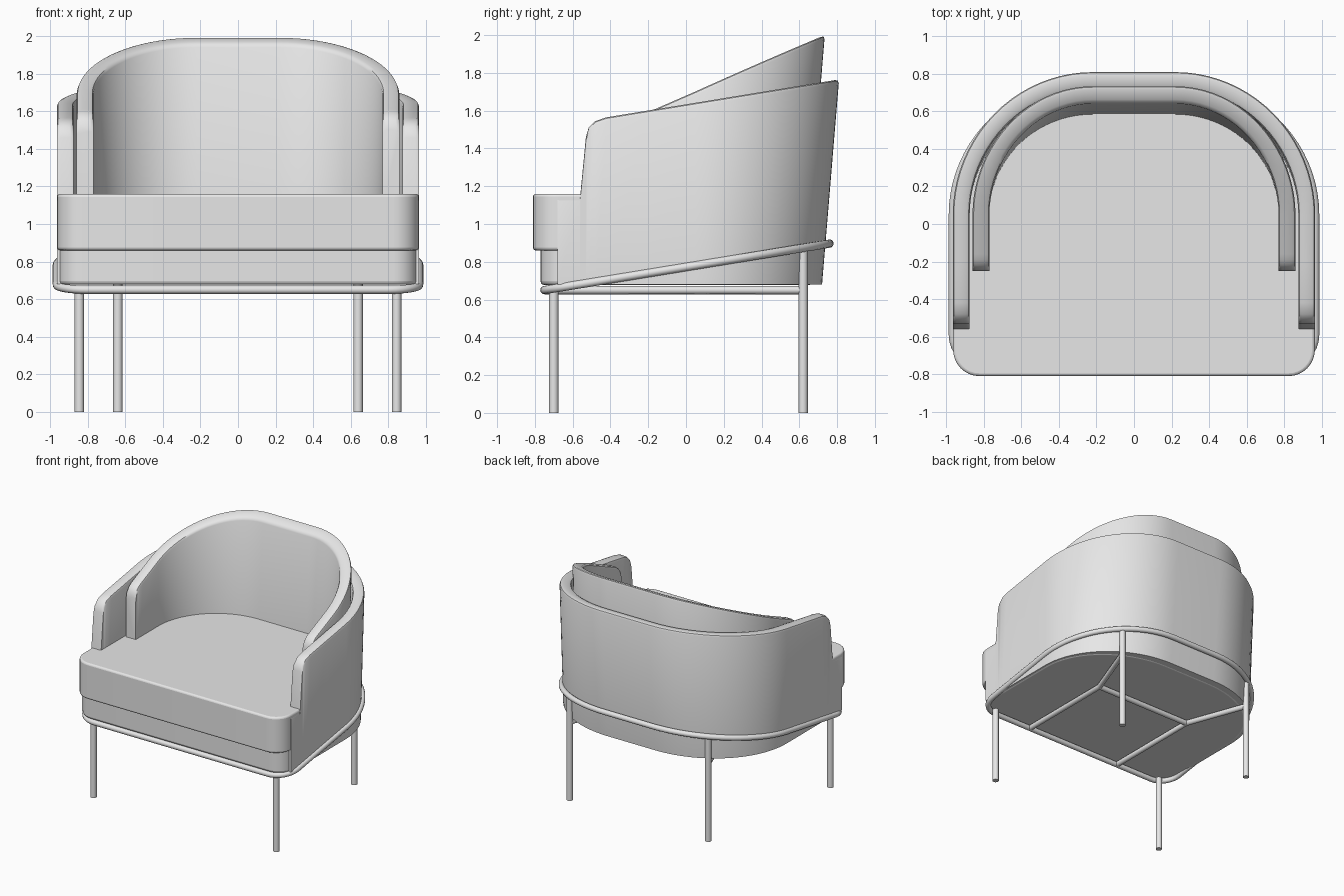
import bpy, bmesh, math

if "Cube" in bpy.data.objects:
    bpy.data.objects.remove(bpy.data.objects["Cube"])

grey = bpy.data.materials.new("light_grey")
grey.use_nodes = True
COLOUR = (0.8, 0.8, 0.8, 1)
grey.diffuse_color = COLOUR
grey.node_tree.nodes["Principled BSDF"].inputs["Base Color"].default_value = COLOUR

CX, CY = 0.22, 0.05   # centre of the rounded back corners
LEAN = 0.083          # backward lean per unit of height


def mirrored(half):
    return half + [(-x, y) for x, y in reversed(half)]


def back_arc(rx, ry, n=20):
    return [(CX + rx * math.cos(a), CY + ry * math.sin(a))
            for a in (math.pi / 2 * i / n for i in range(n + 1))]


def horseshoe(rx, ry, ys):
    return mirrored([(CX + rx, y) for y in ys] + back_arc(rx, ry))


def d_plan(rx, ry, front, r, n=8):
    corner = [(CX + rx - r + r * math.sin(a), front + r - r * math.cos(a))
              for a in (math.pi / 2 * i / n for i in range(n + 1))]
    return mirrored(corner + back_arc(rx, ry))


def interpolate(points, y):
    for (y0, z0), (y1, z1) in zip(points, points[1:]):
        if y <= y1:
            return z0 + (z1 - z0) * (y - y0) / (y1 - y0)
    return points[-1][1]


def finish(name, bm, bevel=0):
    bmesh.ops.recalc_face_normals(bm, faces=bm.faces)
    mesh = bpy.data.meshes.new(name)
    bm.to_mesh(mesh)
    bm.free()
    mesh.materials.append(grey)
    ob = bpy.data.objects.new(name, mesh)
    bpy.context.collection.objects.link(ob)
    bpy.ops.object.select_all(action='DESELECT')
    ob.select_set(True)
    bpy.context.view_layer.objects.active = ob
    bpy.ops.object.shade_smooth_by_angle(angle=math.radians(35))
    if bevel:
        mod = ob.modifiers.new("soft_edges", 'BEVEL')
        mod.width, mod.segments = bevel, 3
        mod.limit_method, mod.angle_limit = 'ANGLE', math.radians(50)
    return ob


def wrap(name, rx, ry, thick, bottom, z_ref, top):
    """Curved leaning wall whose rim height depends on depth."""
    ys = [y for y, z in top[:-1] if y < CY]
    r = 0.02
    section = [(0, None), (0, -r), (r * 0.3, -r * 0.3), (r, 0), (thick - r, 0),
               (thick - r * 0.3, -r * 0.3), (thick, -r), (thick, None)]
    bm = bmesh.new()
    rows = []
    for inset, drop in section:
        row = []
        for x, y in horseshoe(rx - inset, ry - inset, ys):
            z = bottom if drop is None else interpolate(top, y) + drop
            if y > CY:
                y = CY + (y - CY) * (1 - (z_ref - z) * LEAN / ry)
            row.append(bm.verts.new((x, y, z)))
        rows.append(row)
    for a, b in zip(rows, rows[1:] + rows[:1]):
        for i in range(len(a) - 1):
            bm.faces.new((a[i], a[i + 1], b[i + 1], b[i]))
    for end in (0, -1):
        bm.faces.new([row[end] for row in rows])
    return finish(name, bm)


def slab(name, plan, z0, z1, bevel):
    bm = bmesh.new()
    face = bm.faces.new([bm.verts.new((x, y, z0)) for x, y in plan])
    up = bmesh.ops.extrude_face_region(bm, geom=[face])["geom"]
    for v in up:
        if isinstance(v, bmesh.types.BMVert):
            v.co.z = z1
    if face.is_valid is False or len(bm.faces) < len(plan) + 2:
        bm.faces.new([v for v in bm.verts if v.co.z == z0])
    return finish(name, bm, bevel)


def tube(name, points, radius=0.022, closed=False):
    curve = bpy.data.curves.new(name, 'CURVE')
    curve.dimensions = '3D'
    curve.bevel_depth, curve.bevel_resolution = radius, 4
    curve.use_fill_caps = True
    spline = curve.splines.new('POLY')
    spline.points.add(len(points) - 1)
    for p, co in zip(spline.points, points):
        p.co = (*co, 1)
    spline.use_cyclic_u = closed
    spline.use_smooth = True
    curve.materials.append(grey)
    ob = bpy.data.objects.new(name, curve)
    bpy.context.collection.objects.link(ob)
    return ob


# Upholstered body
wrap("outer_shell", 0.745, 0.76, 0.09, 0.68, 1.76,
     [(-0.68, 1.14), (-0.562, 1.14), (-0.558, 1.17), (-0.53, 1.46), (-0.515, 1.51),
      (-0.48, 1.545), (-0.42, 1.565), (-0.2, 1.601), (0.82, 1.767)])
wrap("inner_backrest", 0.64, 0.685, 0.09, 1.1, 2.0,
     [(-0.25, 1.5), (-0.24, 1.545), (-0.22, 1.575), (-0.19, 1.597), (-0.16, 1.61),
      (0.735, 2.0)])
slab("seat_cushion", d_plan(0.743, 0.68, -0.81, 0.14), 0.86, 1.16, 0.015)
slab("seat_base", d_plan(0.735, 0.62, -0.77, 0.13), 0.677, 0.88, 0.02)

# Sloping ring that wraps the body
ring = [(x, y, 0.65 + (y + 0.75) * 0.163) for x, y in d_plan(0.745, 0.71, -0.75, 0.16)]
tube("ring_rail", ring, closed=True)

# Legs and under-seat braces
for side, s in (("left", 1), ("right", -1)):
    tube(f"front_leg_{side}", [(s * 0.845, -0.7, 0), (s * 0.845, -0.7, 0.65)], 0.025)
    tube(f"back_leg_{side}", [(s * 0.64, 0.62, 0), (s * 0.64, 0.62, 0.88)], 0.025)
    tube(f"under_brace_{side}", [(s * 0.45, -0.75, 0.65), (s * 0.45, 0.11, 0.65),
                                 (s * 0.64, 0.62, 0.65)])
tube("cross_brace", [(-0.45, 0.11, 0.65), (0.45, 0.11, 0.65)])
